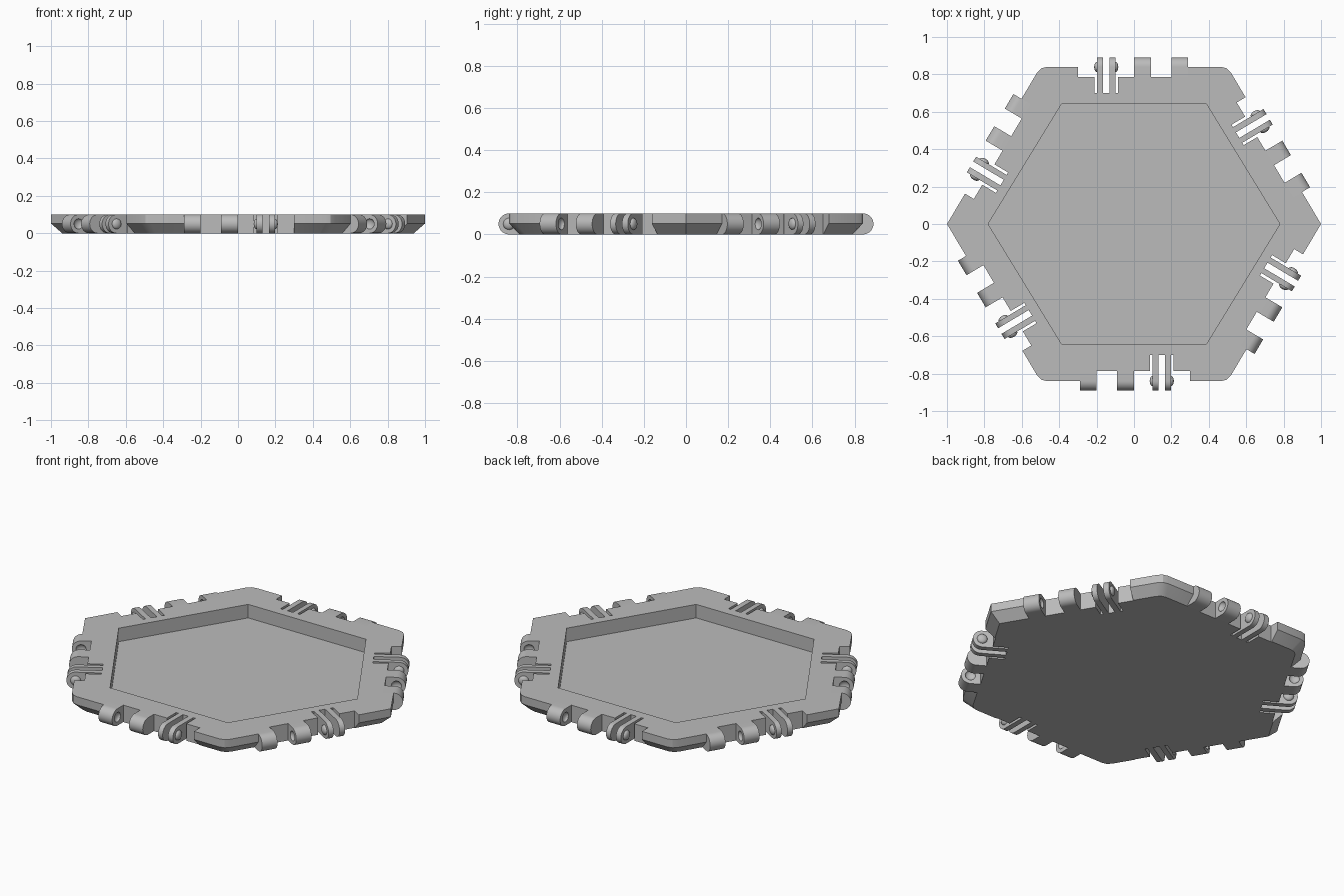
import bpy, bmesh, math
from mathutils import Matrix, Vector

cube = bpy.data.objects.get("Cube")
if cube:
    bpy.data.objects.remove(cube, do_unlink=True)

grey = bpy.data.materials.new("plain grey")
grey.use_nodes = True
grey.diffuse_color = (0.5, 0.5, 0.5, 1)
grey.node_tree.nodes["Principled BSDF"].inputs["Base Color"].default_value = grey.diffuse_color

HEIGHT, FLOOR, NOTCH, SLOT = 0.1, 0.02, -0.055, -0.14
PLATES = [(-0.197, -0.165), (-0.13, -0.1)]
KNUCKLES = [(0.0, 0.09), (0.2, 0.29)]
CORNERS = [Vector(c) for c in [(-0.5, 0.84), (0.5, 0.84), (1, 0),
                               (0.5, -0.84), (-0.5, -0.84), (-1, 0)]]


def loft(bm, rings):
    """Join equal rings of points into a closed solid."""
    rows = [[bm.verts.new(p) for p in ring] for ring in rings]
    n = len(rows[0])
    for a, b in zip(rows, rows[1:]):
        for i in range(n):
            j = (i + 1) % n
            bm.faces.new((a[i], a[j], b[j], b[i]))
    bm.faces.new(rows[0])
    bm.faces.new(rows[-1])


def prism(bm, outline, z0, z1, m=Matrix()):
    loft(bm, [[m @ Vector((x, y, z)) for x, y in outline] for z in (z0, z1)])


def make(name, bm):
    bmesh.ops.recalc_face_normals(bm, faces=bm.faces)
    mesh = bpy.data.meshes.new(name)
    bm.to_mesh(mesh)
    bm.free()
    mesh.materials.append(grey)
    obj = bpy.data.objects.new(name, mesh)
    bpy.context.collection.objects.link(obj)
    return obj


def select(obj):
    bpy.ops.object.select_all(action='DESELECT')
    obj.select_set(True)
    bpy.context.view_layer.objects.active = obj


def cut(obj, cutter):
    cutter.hide_render = True
    mod = obj.modifiers.new("cut", 'BOOLEAN')
    mod.operation, mod.solver, mod.object = 'DIFFERENCE', 'EXACT', cutter
    select(obj)
    bpy.ops.object.modifier_apply(modifier=mod.name)
    bpy.data.objects.remove(cutter, do_unlink=True)


def tab(bm, x0, x1):
    """Hinge tab with a half round end, spanning x0 to x1."""
    r = HEIGHT / 2
    side = [(NOTCH - 0.005, 0), (NOTCH - 0.005, HEIGHT)]
    side += [(r * math.cos(a), r + r * math.sin(a))
             for a in (math.pi * (0.5 - i / 16) for i in range(17))]
    loft(bm, [[(x, y, z) for y, z in side] for x in (x0, x1)])


def button(bm, x):
    """Shallow lens on the hinge axis."""
    m = Matrix.Translation((x, 0, HEIGHT / 2)) @ Matrix.Diagonal((0.016, 0.028, 0.028, 1))
    m = m @ Matrix.Rotation(math.pi / 2, 4, 'Y')
    bmesh.ops.create_uvsphere(bm, u_segments=20, v_segments=10, radius=1, matrix=m)


# Frame of each side: x along the edge, y outward
frames = []
for i, a in enumerate(CORNERS):
    b = CORNERS[(i + 1) % 6]
    t = (b - a).normalized()
    mid = (a + b) / 2
    frames.append(Matrix(((t.x, -t.y, 0, mid.x), (t.y, t.x, 0, mid.y),
                          (0, 0, 1, 0), (0, 0, 0, 1))))

# Tray body: six sides, four softened corners, tapered underside
outline = []
for i, c in enumerate(CORNERS):
    if abs(c.y) < 0.1:
        outline.append(c)
        continue
    p, q = [c + (o - c).normalized() * 0.035 for o in (CORNERS[i - 1], CORNERS[(i + 1) % 6])]
    outline += [p, c * 0.5 + (p + q) / 4, q]
bm = bmesh.new()
loft(bm, [[(p.x * s, p.y * s, z) for p in outline]
          for s, z in ((0.94, 0), (1, 0.052), (1, HEIGHT))])
tray = make("tray_body", bm)

# Cutters: central pocket, and a notch with three slots on each side
bm = bmesh.new()
prism(bm, [(-0.385, 0.645), (0.385, 0.645), (0.78, 0),
           (0.385, -0.645), (-0.385, -0.645), (-0.78, 0)], FLOOR, 0.2)
notch = [(-0.3, 0.12), (-0.3, NOTCH)]
edges = [-0.212] + [x for plate in PLATES for x in plate] + [-0.085]
for x0, x1 in zip(edges[::2], edges[1::2]):
    notch += [(x0, NOTCH), (x0, SLOT), (x1, SLOT), (x1, NOTCH)]
notch += [(0.29, NOTCH), (0.29, 0.12)]
for f in frames:
    prism(bm, notch, -0.1, 0.2, f)
cut(tray, make("tray_cutter", bm))

# Socket knuckles with dimples on their facing sides
bm = bmesh.new()
for x0, x1 in KNUCKLES:
    tab(bm, x0, x1)
knuckles = make("socket_knuckles", bm)
bm = bmesh.new()
button(bm, KNUCKLES[0][1])
button(bm, KNUCKLES[1][0])
cut(knuckles, make("dimple_cutter", bm))

# Springy clip plates with buttons on their outer sides
bm = bmesh.new()
for x0, x1 in PLATES:
    tab(bm, x0, x1)
button(bm, PLATES[0][0])
button(bm, PLATES[1][1])
clips = make("clip_plates", bm)

for obj in (tray, knuckles, clips):
    select(obj)
    bpy.ops.object.shade_smooth_by_angle(angle=math.radians(30))

# Repeat the hinge parts on all six sides
for part in (knuckles, clips):
    base = part.name
    for i, f in enumerate(frames):
        obj = part if i == 0 else part.copy()
        if i:
            bpy.context.collection.objects.link(obj)
        obj.name = f"{base}_{i + 1}"
        obj.matrix_world = f
